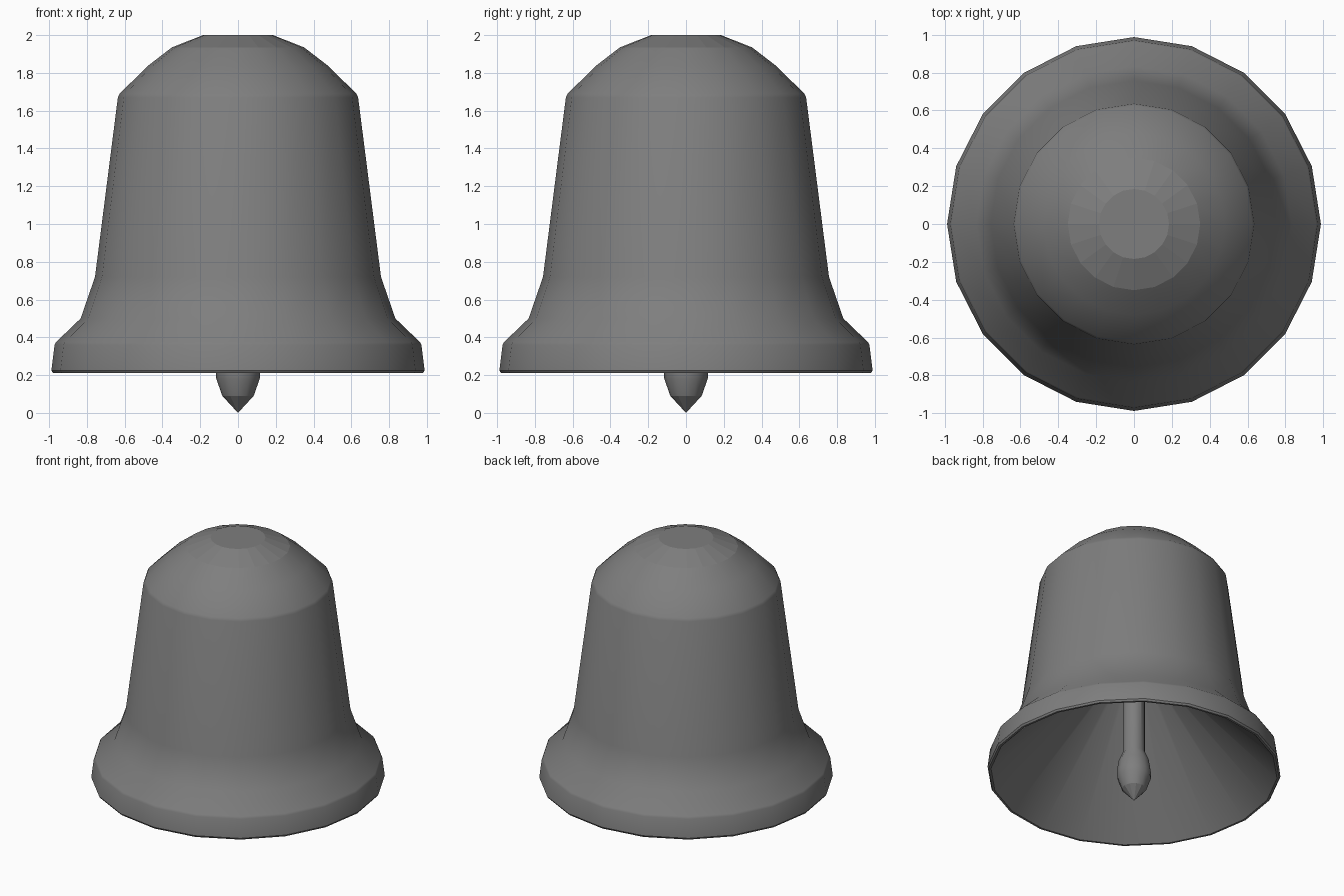
import bpy, bmesh, math

if "Cube" in bpy.data.objects:
    bpy.data.objects.remove(bpy.data.objects["Cube"])

metal = bpy.data.materials.new("grey_metal")
metal.diffuse_color = (0.21, 0.21, 0.21, 1.0)
metal.use_nodes = True
metal.node_tree.nodes["Principled BSDF"].inputs["Base Color"].default_value = metal.diffuse_color


def lathe(name, profile, sides, is_flat):
    """Revolve (radius, z) points around z; radius 0 makes a pole."""
    bm = bmesh.new()
    rings = []
    for r, z in profile:
        if r == 0:
            rings.append([bm.verts.new((0, 0, z))] * sides)
        else:
            rings.append([bm.verts.new((r * math.cos(2 * math.pi * i / sides),
                                        r * math.sin(2 * math.pi * i / sides), z))
                          for i in range(sides)])
    for a, b in zip(rings, rings[1:]):
        for i in range(sides):
            j = (i + 1) % sides
            bm.faces.new(list(dict.fromkeys((a[i], a[j], b[j], b[i]))))
    bmesh.ops.recalc_face_normals(bm, faces=bm.faces)
    mesh = bpy.data.meshes.new(name)
    bm.to_mesh(mesh)
    bm.free()
    mesh.materials.append(metal)
    obj = bpy.data.objects.new(name, mesh)
    bpy.context.collection.objects.link(obj)
    bpy.ops.object.select_all(action='DESELECT')
    obj.select_set(True)
    bpy.context.view_layer.objects.active = obj
    bpy.ops.object.shade_smooth_by_angle(angle=math.radians(30))
    for p in mesh.polygons:
        if is_flat(p.center.z):
            p.use_smooth = False
    return obj


# Bell shell: hollow cone inside, thin rim, flared lip, waist, shoulder, crown
lathe("bell_shell", [
    (0, 1.1), (0.08, 1.1), (0.965, 0.212),
    (0.98, 0.212), (0.988, 0.225), (0.971, 0.36), (0.963, 0.375), (0.833, 0.50),
    (0.757, 0.72), (0.636, 1.67), (0.626, 1.69), (0.48, 1.835), (0.35, 1.935),
    (0.185, 2.0), (0, 2.0)], 20, lambda z: z > 1.94)

# Clapper: rod hanging from inside the shell with a pointed bulb
lathe("clapper", [
    (0, 1.12), (0.075, 1.12), (0.075, 0.37), (0.105, 0.30),
    (0.117, 0.22), (0.115, 0.18), (0.083, 0.09), (0, 0.0)], 12, lambda z: z < 0.08)
